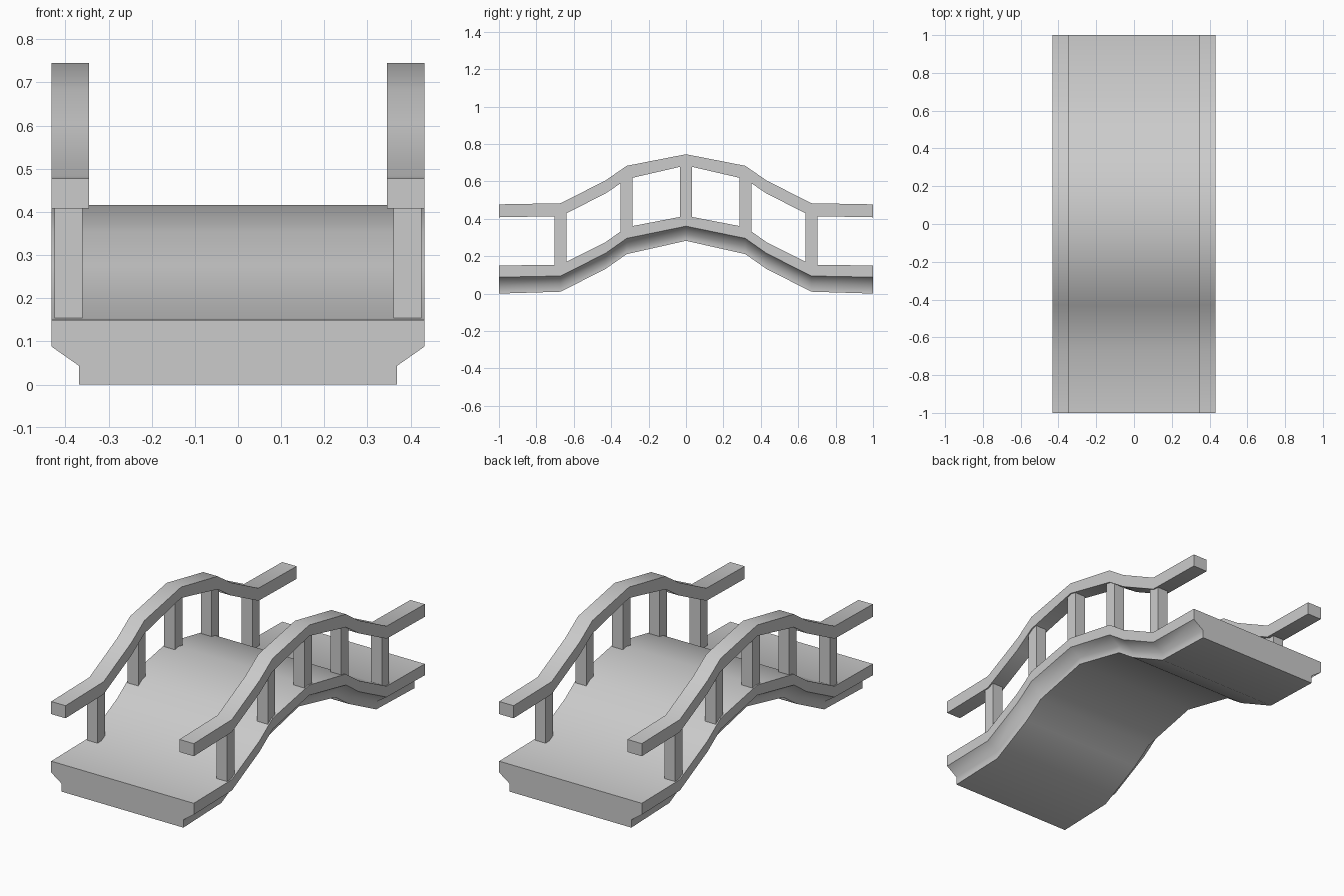
import bpy, bmesh

if "Cube" in bpy.data.objects:
    bpy.data.objects.remove(bpy.data.objects["Cube"])

# Stations along half the bridge: (y, deck bottom, deck top, rail bottom, rail top)
HALF = [(-1.0, 0.0, 0.15, 0.408, 0.477), (-0.67, 0.01, 0.154, 0.414, 0.483),
        (-0.43, 0.132, 0.275, 0.535, 0.605), (-0.317, 0.211, 0.355, 0.612, 0.683),
        (0.0, 0.282, 0.416, 0.685, 0.745)]
STATIONS = HALF + [(-s[0],) + s[1:] for s in reversed(HALF[:-1])]


def finish(bm, name, soft=()):
    """Smooth along the sweep, crisp corners; 'soft' edges stay smooth."""
    bmesh.ops.recalc_face_normals(bm, faces=bm.faces)
    for f in bm.faces:
        f.smooth = True
    for e in bm.edges:
        e.smooth = e in soft or e.calc_face_angle(0) < 0.66
    me = bpy.data.meshes.new(name)
    bm.to_mesh(me)
    bm.free()
    ob = bpy.data.objects.new(name, me)
    bpy.context.collection.objects.link(ob)
    return ob


def sweep(name, profile, lo, hi, soft_ids=()):
    """Sweep an (x, t) profile along the stations, t = 0 bottom .. 1 top."""
    bm = bmesh.new()
    rings = [[bm.verts.new((x, s[0], s[lo] + t * (s[hi] - s[lo]))) for x, t in profile]
             for s in STATIONS]
    n = len(profile)
    for a, b in zip(rings, rings[1:]):
        for i in range(n):
            j = (i + 1) % n
            bm.faces.new((a[i], a[j], b[j], b[i]))
    bm.faces.new(rings[0])
    bm.faces.new(rings[-1])
    soft = {bm.edges.get((a[i], b[i])) for a, b in zip(rings, rings[1:]) for i in soft_ids}
    return finish(bm, name, soft)


def box(name, x0, x1, y0, y1, z0, z1):
    bm = bmesh.new()
    bmesh.ops.create_cube(bm, size=1)
    for v in bm.verts:
        v.co = ((x0 + x1) / 2 + v.co.x * (x1 - x0), (y0 + y1) / 2 + v.co.y * (y1 - y0),
                (z0 + z1) / 2 + v.co.z * (z1 - z0))
    return finish(bm, name)


# Deck with stepped, chamfered underside
right = [(0.369, 0.0), (0.369, 0.29), (0.432, 0.585), (0.432, 1.0)]
sweep("deck", right + [(-x, t) for x, t in reversed(right)], 1, 2, soft_ids=(1, 6))

for side, s in (("left", -1), ("right", 1)):
    # Handrail
    sweep(f"{side}_handrail", [(s * 0.345, 0), (s * 0.432, 0), (s * 0.432, 1), (s * 0.345, 1)], 3, 4)
    # Posts, sunk slightly into deck and rail
    xs = sorted((s * 0.36, s * 0.425))
    for k, i in enumerate((1, 3, 4, 5, 7)):
        y, _, top, rail, _ = STATIONS[i]
        box(f"{side}_post_{k + 1}", *xs, y - 0.032, y + 0.032, top - 0.035, rail + 0.015)
